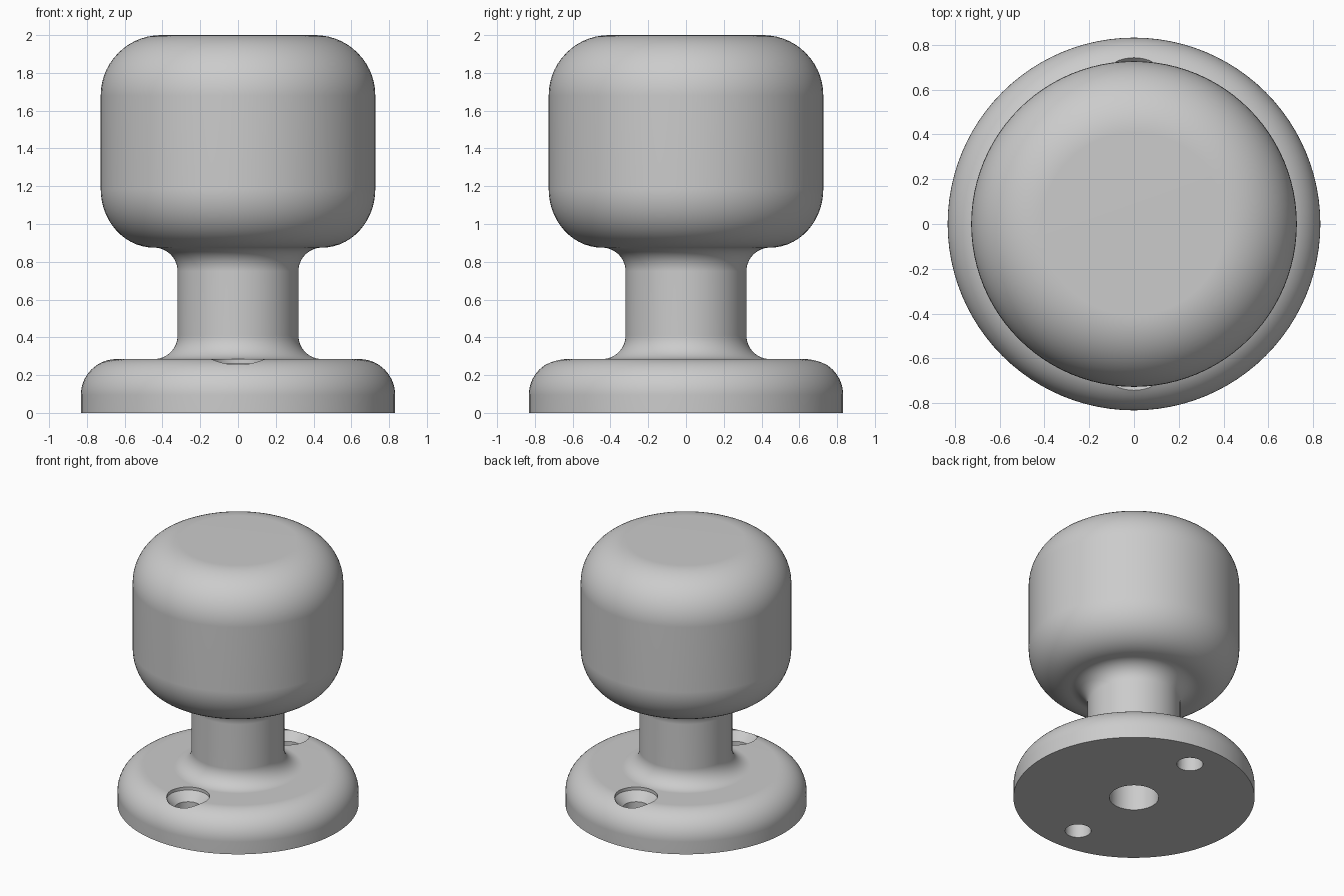
import bpy
import bmesh
from math import sin, cos, radians
from mathutils import Matrix, Vector

if "Cube" in bpy.data.objects:
    bpy.data.objects.remove(bpy.data.objects["Cube"], do_unlink=True)

GREY = (0.6, 0.6, 0.6)
grey = bpy.data.materials.new("satin grey")
grey.use_nodes = True
grey.diffuse_color = (*GREY, 1)
grey.node_tree.nodes["Principled BSDF"].inputs["Base Color"].default_value = (*GREY, 1)


def arc(cx, cz, rx, rz, start, end, steps=14):
    """Profile points along an elliptical arc, angles in degrees."""
    angles = [radians(start + (end - start) * i / steps) for i in range(steps + 1)]
    return [(cx + rx * cos(a), cz + rz * sin(a)) for a in angles]


def lathe(name, profile, segments, location=(0, 0, 0)):
    """Solid of revolution around z from (radius, height) points."""
    bm = bmesh.new()
    verts = [bm.verts.new((r, 0, z)) for r, z in profile]
    edges = [bm.edges.new(pair) for pair in zip(verts, verts[1:])]
    bmesh.ops.spin(bm, geom=verts + edges, cent=(0, 0, 0), axis=(0, 0, 1),
                   angle=radians(360), steps=segments, use_merge=True)
    bmesh.ops.remove_doubles(bm, verts=bm.verts, dist=0.0001)
    bmesh.ops.recalc_face_normals(bm, faces=bm.faces)
    mesh = bpy.data.meshes.new(name)
    bm.to_mesh(mesh)
    bm.free()
    mesh.materials.append(grey)
    obj = bpy.data.objects.new(name, mesh)
    obj.location = location
    bpy.context.collection.objects.link(obj)
    return obj


BASE_R, BASE_H, BASE_ROUND = 0.832, 0.285, 0.19
NECK_R, NECK_FILLET = 0.32, 0.125
KNOB_R, KNOB_BOTTOM, KNOB_TOP, KNOB_ROUND = 0.727, 0.875, 2.0, 0.32
fillet_x = NECK_R + NECK_FILLET

# Spindle bore, base plate, neck and knob as one turned profile
profile = [(0, 0.9), (0.17, 0.9), (0.17, 0), (BASE_R, 0)]
profile += arc(BASE_R - BASE_ROUND, BASE_H - BASE_ROUND, BASE_ROUND, BASE_ROUND, 0, 90)
profile += arc(fillet_x, BASE_H + NECK_FILLET, NECK_FILLET, NECK_FILLET, 270, 180)
profile += arc(fillet_x, KNOB_BOTTOM - NECK_FILLET, NECK_FILLET, NECK_FILLET, 180, 90)
profile += arc(fillet_x, KNOB_BOTTOM + 0.31, KNOB_R - fillet_x, 0.31, 270, 360)[1:]
profile += arc(KNOB_R - KNOB_ROUND, KNOB_TOP - KNOB_ROUND, KNOB_ROUND, KNOB_ROUND, 0, 90)
profile += [(0, KNOB_TOP)]
knob = lathe("door_knob", profile, 96)

# Countersunk screw holes at the front and back of the base
screw = [(0, -0.1), (0.09, -0.1), (0.09, 0.2), (0.148, 0.262), (0.148, 0.4), (0, 0.4)]
cutters = [lathe("screw_hole_cutter", screw, 40, (0, y, 0)) for y in (-0.6, 0.6)]

bpy.ops.object.select_all(action="DESELECT")
bpy.context.view_layer.objects.active = knob
knob.select_set(True)
for cutter in cutters:
    cutter.hide_render = True
    cut = knob.modifiers.new("screw_hole", "BOOLEAN")
    cut.operation = "DIFFERENCE"
    cut.solver = "EXACT"
    cut.object = cutter
    bpy.ops.object.modifier_apply(modifier=cut.name)
    bpy.data.objects.remove(cutter, do_unlink=True)

# Smooth shading with crisp hole rims and flat caps
bpy.ops.object.shade_smooth_by_angle(angle=radians(30))
weighted = knob.modifiers.new("weighted_normals", "WEIGHTED_NORMAL")
weighted.keep_sharp = True
